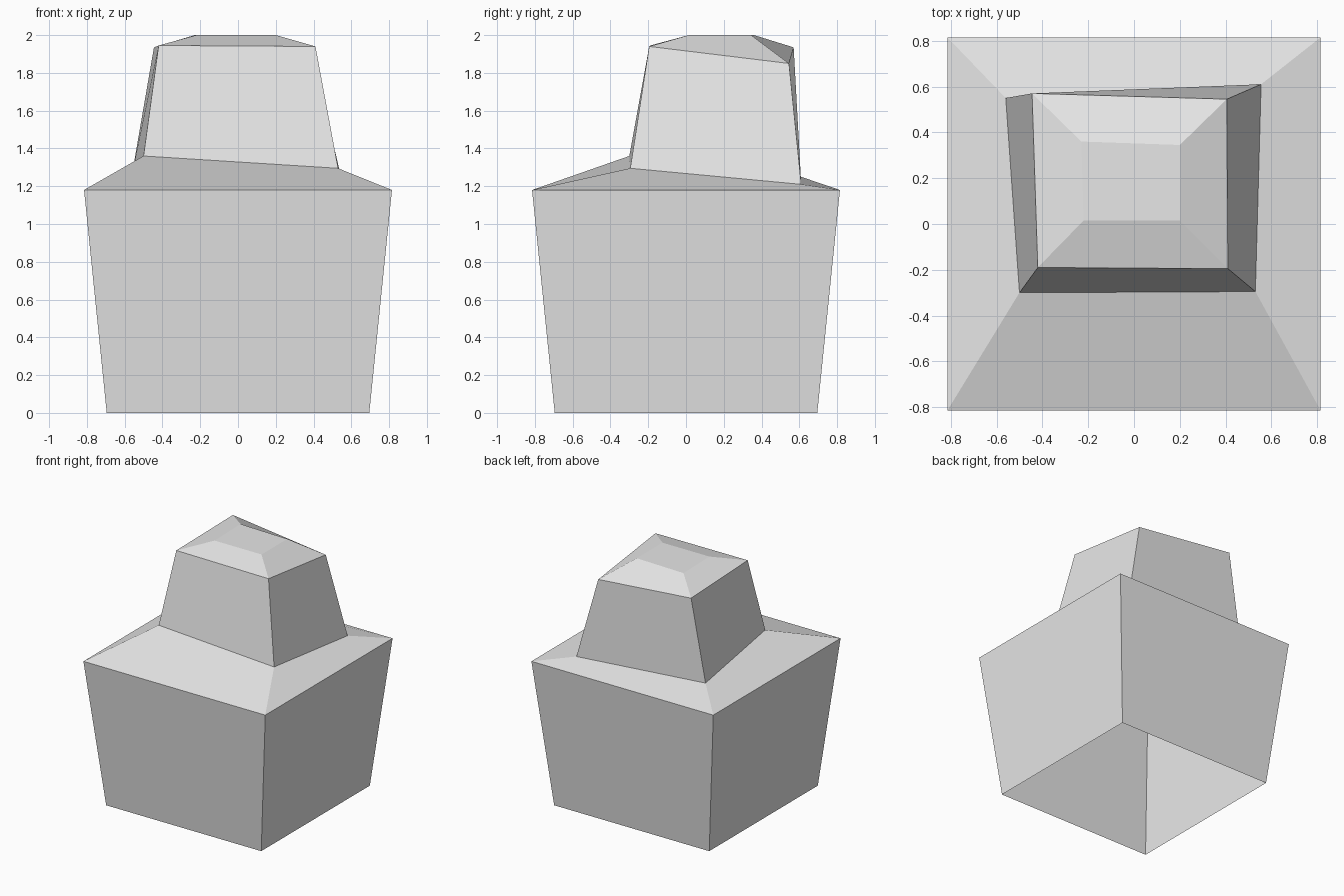
import bpy

cube = bpy.data.objects.get("Cube")
if cube:
    bpy.data.objects.remove(cube, do_unlink=True)

grey = bpy.data.materials.new("light_grey")
grey.use_nodes = True
grey.diffuse_color = (0.8, 0.8, 0.8, 1)
grey.node_tree.nodes["Principled BSDF"].inputs["Base Color"].default_value = (0.8, 0.8, 0.8, 1)


def square(half, z):
    """Corner ring: front left-hand, front right-hand, back right-hand, back left-hand."""
    return [(-half, -half, z), (half, -half, z), (half, half, z), (-half, half, z)]


def loft(name, lower, upper, closed_top=False):
    """Flat-faced band between two four-corner rings."""
    faces = [(i, (i + 1) % 4, (i + 1) % 4 + 4, i + 4) for i in range(4)]
    if closed_top:
        faces.append((4, 5, 6, 7))
    mesh = bpy.data.meshes.new(name)
    mesh.from_pydata(lower + upper, [], faces)
    mesh.materials.append(grey)
    obj = bpy.data.objects.new(name, mesh)
    bpy.context.collection.objects.link(obj)
    return obj


# Corner rings from the ground up
foot = square(0.695, 0)
rim = square(0.815, 1.18)
neck = [(-0.50, -0.30, 1.36), (0.53, -0.295, 1.295), (0.555, 0.61, 1.21), (-0.56, 0.55, 1.27)]
crown = [(-0.42, -0.19, 1.945), (0.41, -0.195, 1.94), (0.405, 0.545, 1.85), (-0.445, 0.57, 1.935)]
peak = [(-0.22, 0.015, 2), (0.20, 0.015, 2), (0.20, 0.345, 2), (-0.23, 0.36, 2)]

# Tapered base, open underneath
loft("base_walls", foot, rim)
# Uneven sloping shoulder
loft("shoulder", rim, neck)
# Leaning upper block
loft("upper_walls", neck, crown)
# Bevelled cap with a flat top
loft("cap", crown, peak, closed_top=True)
